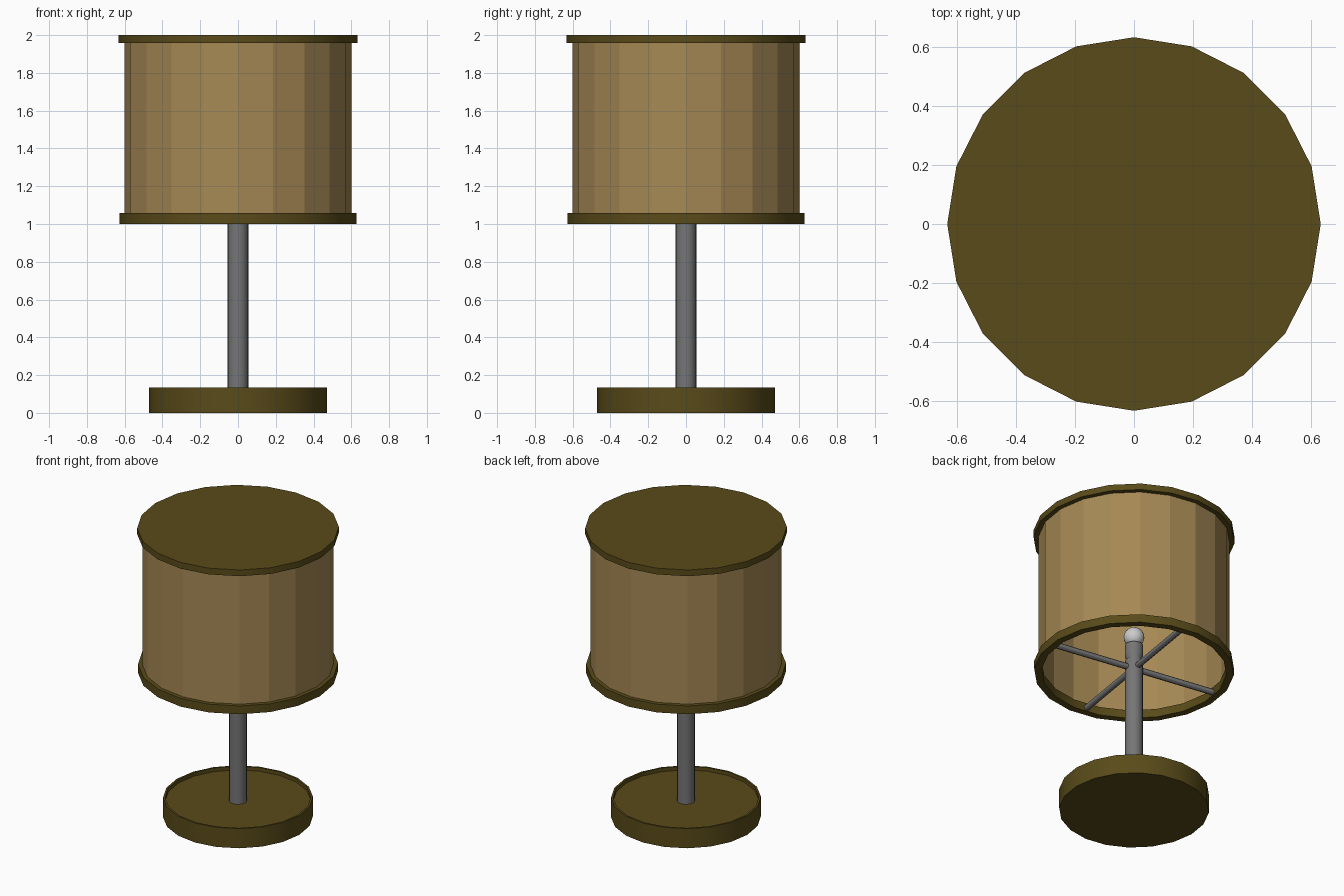
import bpy, bmesh, math
from mathutils import Vector

if "Cube" in bpy.data.objects:
    bpy.data.objects.remove(bpy.data.objects["Cube"])

SIDES = 20


def material(name, r, g, b):
    m = bpy.data.materials.new(name)
    m.diffuse_color = (r, g, b, 1)
    m.use_nodes = True
    m.node_tree.nodes["Principled BSDF"].inputs["Base Color"].default_value = m.diffuse_color
    return m


bronze = material("dark_bronze", 0.10, 0.07, 0.01)
fabric = material("tan_fabric", 0.38, 0.25, 0.09)
steel = material("grey_metal", 0.18, 0.18, 0.18)


def lathe(name, profile, mat, closed=False, smooth=True):
    """Revolve an (r, z) profile around z; r = 0 gives a single pole vertex."""
    bm = bmesh.new()
    rings = []
    for r, z in profile:
        n = SIDES if r > 0 else 1
        rings.append([bm.verts.new((r * math.cos(2 * math.pi * i / SIDES),
                                    r * math.sin(2 * math.pi * i / SIDES), z)) for i in range(n)])
    pairs = list(zip(rings, rings[1:]))
    if closed:
        pairs.append((rings[-1], rings[0]))
    for a, b in pairs:
        for i in range(SIDES):
            j = (i + 1) % SIDES
            if len(a) == 1:
                bm.faces.new((a[0], b[j], b[i]))
            elif len(b) == 1:
                bm.faces.new((a[i], a[j], b[0]))
            else:
                bm.faces.new((a[i], a[j], b[j], b[i]))
    bmesh.ops.recalc_face_normals(bm, faces=bm.faces)
    mesh = bpy.data.meshes.new(name)
    bm.to_mesh(mesh)
    bm.free()
    mesh.materials.append(mat)
    obj = bpy.data.objects.new(name, mesh)
    bpy.context.collection.objects.link(obj)
    if smooth:
        shade(obj)
    return obj


def shade(obj):
    bpy.ops.object.select_all(action='DESELECT')
    obj.select_set(True)
    bpy.context.view_layer.objects.active = obj
    bpy.ops.object.shade_smooth_by_angle(angle=math.radians(30))


# Base with a shallow recessed top
lathe("base", [(0, 0), (0.47, 0), (0.47, 0.135), (0.457, 0.135), (0.457, 0.11), (0, 0.11)], bronze)

# Pole and bulb socket
lathe("pole", [(0, 0.10), (0.055, 0.10), (0.055, 1.08), (0, 1.08)], steel)
lathe("bulb_socket", [(0, 1.07), (0.045, 1.07), (0.058, 1.12), (0.058, 1.19), (0, 1.19)], steel)

# Bulb
bpy.ops.mesh.primitive_uv_sphere_add(segments=20, ring_count=12, radius=0.065, location=(0, 0, 1.25))
bulb = bpy.context.object
bulb.name = "bulb"
shade(bulb)

# Faceted fabric shade, thin walled
lathe("shade", [(0.60, 1.03), (0.60, 1.97), (0.592, 1.97), (0.592, 1.03)], fabric, closed=True, smooth=False)

# Lower trim ring and closed top cap
lathe("lower_ring", [(0.58, 1.0), (0.627, 1.0), (0.627, 1.057), (0.58, 1.057)], bronze, closed=True)
lathe("top_cap", [(0, 1.957), (0.632, 1.957), (0.632, 2.0), (0, 2.0)], bronze)

# Four spokes carrying the shade, meeting the middle of the facets
for k in range(4):
    a = math.radians(90 * k - 9)
    d = Vector((math.cos(a), math.sin(a), 0))
    bpy.ops.mesh.primitive_cylinder_add(vertices=12, radius=0.02, depth=0.58,
                                        location=d * 0.29 + Vector((0, 0, 1.025)),
                                        rotation=(0, math.pi / 2, a))
    spoke = bpy.context.object
    spoke.name = f"spoke_{k + 1}"
    spoke.data.materials.append(steel)
    shade(spoke)
